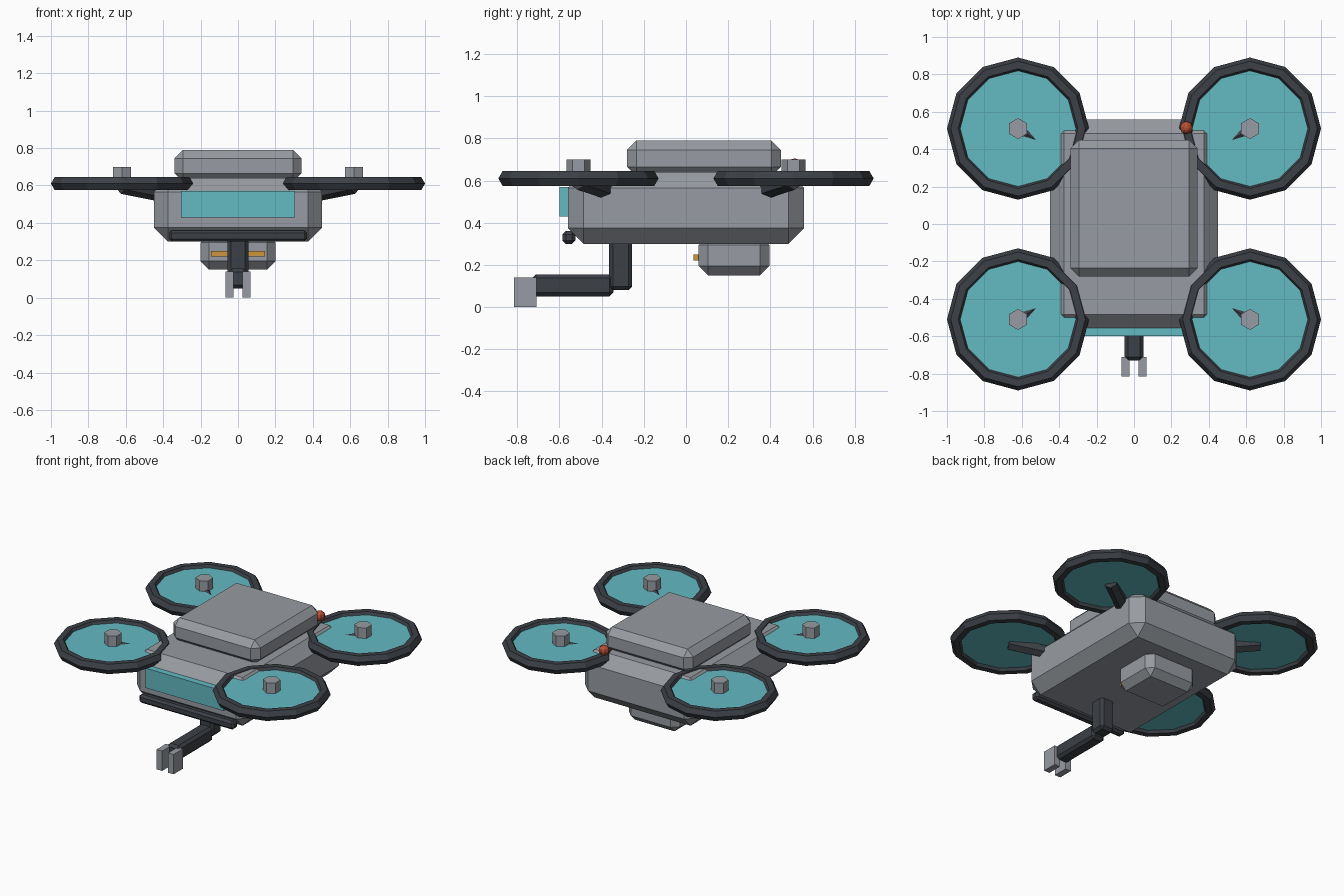
import bpy
import bmesh
from math import pi
from mathutils import Vector, Matrix

cube = bpy.data.objects.get("Cube")
if cube:
    bpy.data.objects.remove(cube, do_unlink=True)


def material(name, rgb):
    m = bpy.data.materials.new(name)
    m.use_nodes = True
    m.diffuse_color = (*rgb, 1)
    m.node_tree.nodes["Principled BSDF"].inputs["Base Color"].default_value = (*rgb, 1)
    return m


GREY = material("grey_shell", (0.31, 0.33, 0.36))
DARK = material("dark_frame", (0.045, 0.051, 0.061))
TEAL = material("teal_glass", (0.125, 0.49, 0.54))
ORANGE = material("orange_light", (0.62, 0.30, 0.045))
RED = material("red_light", (0.50, 0.08, 0.038))


def add_object(name, bm, mat):
    bmesh.ops.recalc_face_normals(bm, faces=bm.faces)
    mesh = bpy.data.meshes.new(name)
    bm.to_mesh(mesh)
    bm.free()
    mesh.materials.append(mat)
    ob = bpy.data.objects.new(name, mesh)
    bpy.context.collection.objects.link(ob)
    return ob


def box(name, mat, xs, ys, zs, bevel=0):
    """Box between the given x, y and z limits, with chamfered edges."""
    bm = bmesh.new()
    bmesh.ops.create_cube(bm, size=1)
    for v in bm.verts:
        v.co = [(a + b) / 2 + c * (b - a) for c, (a, b) in zip(v.co, (xs, ys, zs))]
    if bevel:
        bmesh.ops.bevel(bm, geom=bm.edges[:], offset=bevel, segments=1,
                        affect='EDGES', clamp_overlap=True)
    return add_object(name, bm, mat)


def prism(name, mat, start, end, radius, sides):
    """Straight prism from start to end with a corner pointing up."""
    start, end = Vector(start), Vector(end)
    axis = end - start
    turn = axis.to_track_quat('Z', 'Y').to_matrix().to_4x4()
    spin = Matrix.Rotation(pi / 2, 4, 'Z')
    bm = bmesh.new()
    bmesh.ops.create_cone(bm, cap_ends=True, segments=sides, radius1=radius,
                          radius2=radius, depth=axis.length,
                          matrix=Matrix.Translation((start + end) / 2) @ turn @ spin)
    # put a corner on the local Y direction whatever the primitive's start angle
    up = turn @ Vector((0, 1, 0))
    mid = (start + end) / 2
    reach = max((v.co - mid).dot(up) for v in bm.verts)
    if reach < radius * 0.99:
        bmesh.ops.rotate(bm, verts=bm.verts, cent=mid,
                         matrix=Matrix.Rotation(pi / sides, 3, axis))
    return add_object(name, bm, mat)


def ring(name, mat, centre, major, minor):
    bpy.ops.mesh.primitive_torus_add(location=centre, major_radius=major,
                                     minor_radius=minor, major_segments=12,
                                     minor_segments=6)
    ob = bpy.context.object
    ob.name = name
    ob.data.materials.append(mat)
    for p in ob.data.polygons:
        p.use_smooth = False


# Hull, upper cover, windscreen and bumper
box("body", GREY, (-0.45, 0.45), (-0.56, 0.56), (0.30, 0.64), 0.075)
box("top_cover", GREY, (-0.34, 0.34), (-0.28, 0.45), (0.62, 0.79), 0.045)
box("windscreen", TEAL, (-0.305, 0.305), (-0.60, -0.52), (0.43, 0.57))
box("front_bumper", DARK, (-0.37, 0.37), (-0.585, -0.525), (0.30, 0.36), 0.015)

# Belly pod with its light strip
box("belly_pod", GREY, (-0.20, 0.20), (0.06, 0.395), (0.15, 0.34), 0.045)
box("pod_light", ORANGE, (-0.145, 0.145), (0.035, 0.08), (0.22, 0.25))

# Hanging arm and gripper
box("arm_upright", DARK, (-0.055, 0.055), (-0.365, -0.255), (0.08, 0.36), 0.018)
box("arm_forward", DARK, (-0.05, 0.05), (-0.73, -0.345), (0.05, 0.155), 0.018)
for side, s in (("left", 1), ("right", -1)):
    box("gripper_" + side, GREY, sorted((s * 0.023, s * 0.067)),
        (-0.815, -0.71), (0.0, 0.14))

# Four rotors on rising struts
for end, ey in (("front", -1), ("back", 1)):
    for side, sx in (("left", 1), ("right", -1)):
        tag = end + "_" + side
        x, y = sx * 0.62, ey * 0.51
        ring("rotor_ring_" + tag, DARK, (x, y, 0.61), 0.34, 0.04)
        prism("rotor_disc_" + tag, TEAL, (x, y, 0.594), (x, y, 0.626), 0.32, 24)
        prism("rotor_hub_" + tag, GREY, (x, y, 0.61), (x, y, 0.70), 0.056, 6)
        prism("rotor_strut_" + tag, DARK, (sx * 0.30, ey * 0.31, 0.535),
              (x, y, 0.60), 0.045, 6)

# Warning light at the back
bm = bmesh.new()
bmesh.ops.create_uvsphere(bm, u_segments=8, v_segments=6, radius=0.035,
                          matrix=Matrix.Translation((0.28, 0.515, 0.67)))
add_object("warning_light", bm, RED)
